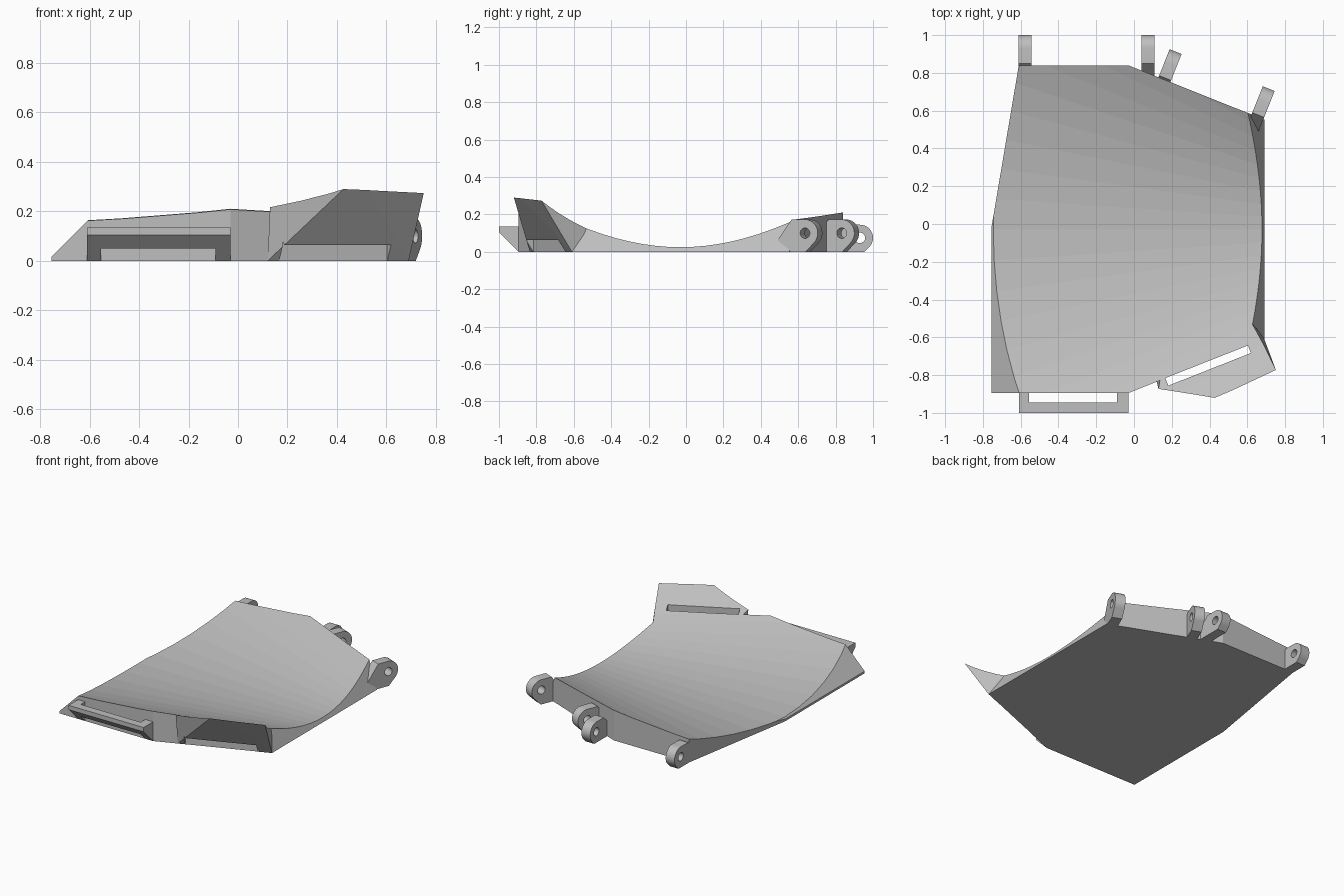
import bpy, bmesh, math
from mathutils import Vector, Matrix

old = bpy.data.objects.get("Cube")
if old:
    bpy.data.objects.remove(old, do_unlink=True)

grey = bpy.data.materials.new("plain grey")
grey.use_nodes = True
grey.diffuse_color = (0.52, 0.52, 0.52, 1)
grey.node_tree.nodes["Principled BSDF"].inputs["Base Color"].default_value = grey.diffuse_color

TALL = 0.35                      # height of the blanks before the hollow is cut


def finish(name, bm):
    bmesh.ops.recalc_face_normals(bm, faces=bm.faces)
    mesh = bpy.data.meshes.new(name)
    bm.to_mesh(mesh)
    bm.free()
    mesh.materials.append(grey)
    obj = bpy.data.objects.new(name, mesh)
    bpy.context.collection.objects.link(obj)
    return obj


def prism(name, points, offset, matrix=None):
    """Extrude a planar polygon by an offset."""
    bm = bmesh.new()
    face = bm.faces.new([bm.verts.new(p) for p in points])
    ext = bmesh.ops.extrude_face_region(bm, geom=[face])
    moved = [v for v in ext["geom"] if isinstance(v, bmesh.types.BMVert)]
    bmesh.ops.translate(bm, verts=moved, vec=offset)
    if matrix:
        bm.transform(matrix)
    return finish(name, bm)


def box(name, x0, x1, y0, y1, z0, z1, matrix=None):
    pts = [(x0, y0, z0), (x1, y0, z0), (x1, y1, z0), (x0, y1, z0)]
    return prism(name, pts, (0, 0, z1 - z0), matrix)


def combine(obj, tool, operation):
    mod = obj.modifiers.new("combine", "BOOLEAN")
    mod.operation, mod.solver, mod.object = operation, "EXACT", tool
    with bpy.context.temp_override(object=obj, active_object=obj):
        bpy.ops.object.modifier_apply(modifier=mod.name)
    bpy.data.objects.remove(tool, do_unlink=True)


# Body blank: flat outline with a wide chamfer on one side and a draft on the other
outline = [(-.755, -.895), (-.03, -.895), (.12, -.835), (.69, -.61),
           (.69, .553), (-.03, .84), (-.61, .84), (-.755, -.02)]
body = prism("body", [(x, y, 0) for x, y in outline], (0, 0, TALL))
bm = bmesh.new()
bm.from_mesh(body.data)
for point, normal in (((-.755, 0, .015), (-1, 0, 1)), ((.69, 0, 0), (1, 0, .5))):
    bmesh.ops.bisect_plane(bm, geom=bm.verts[:] + bm.edges[:] + bm.faces[:], dist=1e-5,
                           plane_co=point, plane_no=Vector(normal).normalized(), clear_outer=True)
    bmesh.ops.holes_fill(bm, edges=[e for e in bm.edges if e.is_boundary])
bmesh.ops.recalc_face_normals(bm, faces=bm.faces)
bm.to_mesh(body.data)
bm.free()

# Flared corner leaning outward over the angled front edge
flare_points = [(.12, -.835, 0), (.69, -.61, 0), (.6, -.45, 0), (.2, -.6, 0),
                (.135, -.896, TALL), (.49, -.938, TALL), (.768, -.818, TALL),
                (.577, -.651, TALL), (.515, -.435, TALL), (.2, -.6, TALL)]
bm = bmesh.new()
for p in flare_points:
    bm.verts.new(p)
bmesh.ops.convex_hull(bm, input=bm.verts)
combine(body, finish("flare", bm), "UNION")

# Conical hollow that shapes the whole upper surface
STRIPS = 32
bm = bmesh.new()
rows = []
for x in (-1, .9):
    r = 4.02 - 2.4 * x
    ts = [.45 * (2 * i / STRIPS - 1) for i in range(STRIPS + 1)]
    low = [bm.verts.new((x, t * r - .03, .025 + t * t * r)) for t in ts]
    high = [bm.verts.new((x, t * r - .03, 2)) for t in ts]
    rows.append((low, high))
(la, ha), (lb, hb) = rows
for i in range(STRIPS):
    j = i + 1
    for quad in ((la[i], la[j], lb[j], lb[i]), (ha[i], ha[j], hb[j], hb[i]),
                 (la[i], la[j], ha[j], ha[i]), (lb[i], lb[j], hb[j], hb[i])):
        bm.faces.new(quad)
for i in (0, STRIPS):
    bm.faces.new((la[i], lb[i], hb[i], ha[i]))
combine(body, finish("hollow", bm), "DIFFERENCE")

# Strap slot through the flared corner, along the angled front edge
along = Matrix.Translation((.12, -.835, 0)) @ Matrix.Rotation(math.atan2(.225, .57), 4, "Z")
combine(body, box("slot", .05, .52, -.042, .001, -.1, .6, along), "DIFFERENCE")

# Front strap bracket with a sloped underside
bracket = prism("front_bracket", [(-.61, -.895, 0), (-.61, -1, .105), (-.61, -1, .135),
                                  (-.61, -.895, .135)], (.58, 0, 0))
combine(bracket, box("slot", -.555, -.09, -.945, -.88, -.1, .3), "DIFFERENCE")


# Rear hinge lugs: rounded ear with a pin hole
def lug(name, x, y, turn, cz, radius):
    reach = .16 - radius
    angles = [math.radians(90 - 135 * i / 14) for i in range(15)]
    arc = [(reach + radius * math.cos(a), cz + radius * math.sin(a)) for a in angles]
    foot = arc[-1][0] - arc[-1][1]
    profile = [(-.08, 0), (-.08, .05), (.01, cz + radius)] + arc + [(foot, 0)]
    place = Matrix.Translation((x, y, 0)) @ Matrix.Rotation(turn, 4, "Z")
    ear = prism(name, [(-.034, u, z) for u, z in profile], (.068, 0, 0), place)
    ring = [(-.1, reach + .028 * math.cos(i * math.tau / 20), cz + .028 * math.sin(i * math.tau / 20))
            for i in range(20)]
    combine(ear, prism("pin", ring, (.2, 0, 0), place), "DIFFERENCE")
    bpy.ops.object.select_all(action="DESELECT")
    ear.select_set(True)
    bpy.context.view_layer.objects.active = ear
    bpy.ops.object.shade_smooth_by_angle(angle=math.radians(30))


tilt = -math.atan2(.287, .72)
lug("rear_lug_outer_right", -.577, .84, 0, .075, .07)
lug("rear_lug_inner_right", .075, .84, 0, .075, .07)
lug("rear_lug_inner_left", .161, .764, tilt, .1, .073)
lug("rear_lug_outer_left", .654, .568, tilt, .1, .073)
